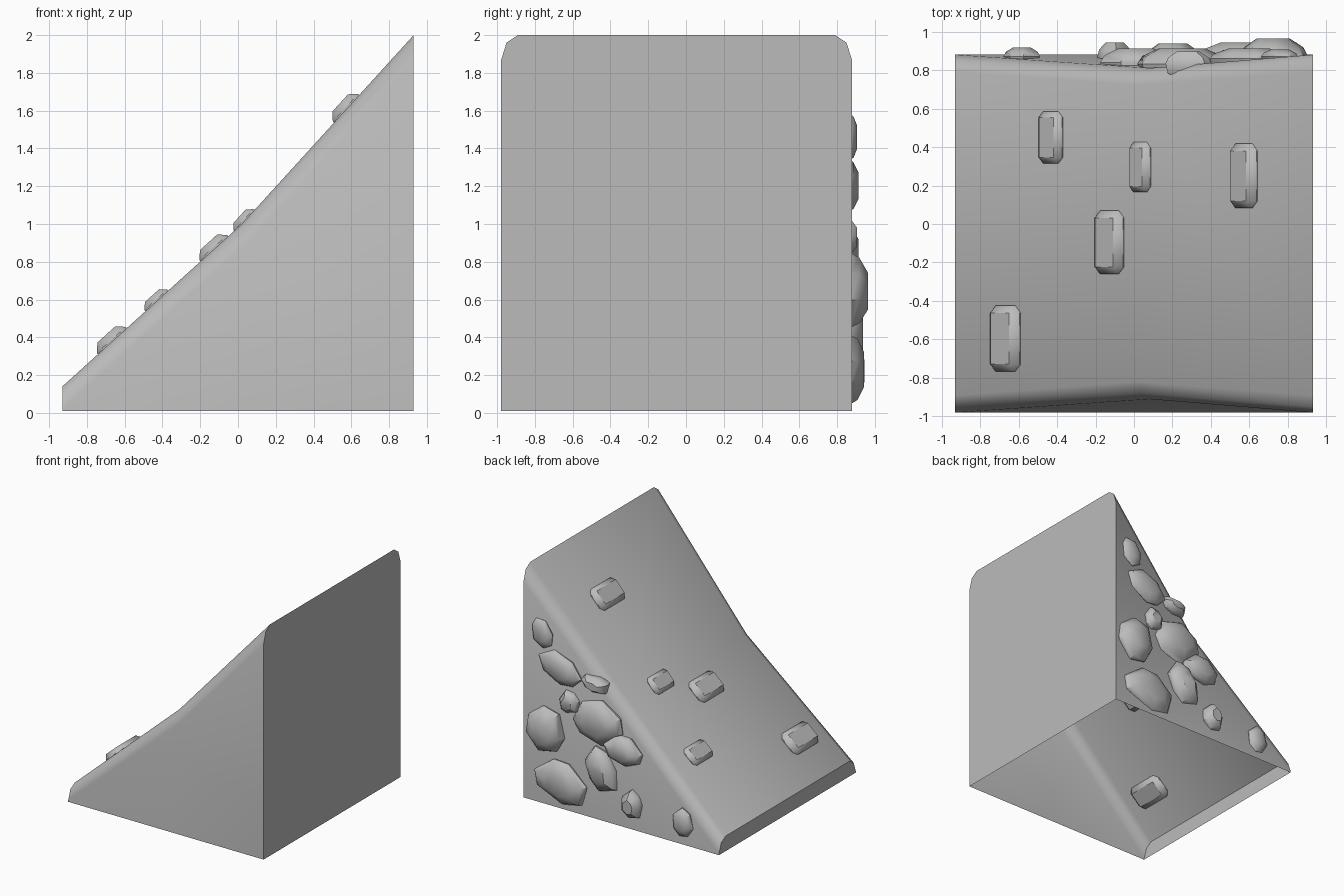
import bpy, bmesh, random
from math import cos, sin, pi, radians, atan2
from mathutils import Matrix, Vector

cube = bpy.data.objects.get("Cube")
if cube:
    bpy.data.objects.remove(cube, do_unlink=True)

stone = bpy.data.materials.new("stone_grey")
stone.use_nodes = True
GREY = (0.5, 0.5, 0.5, 1)
stone.diffuse_color = GREY
stone.node_tree.nodes["Principled BSDF"].inputs["Base Color"].default_value = GREY

END, HALF, MID_Y = 0.93, 0.93, -0.05
BASE = 0.01


def finish(name, bm, angle):
    """Turn a bmesh into a smooth-by-angle object."""
    bmesh.ops.recalc_face_normals(bm, faces=bm.faces)
    mesh = bpy.data.meshes.new(name)
    bm.to_mesh(mesh)
    bm.free()
    mesh.materials.append(stone)
    obj = bpy.data.objects.new(name, mesh)
    bpy.context.collection.objects.link(obj)
    bpy.ops.object.select_all(action='DESELECT')
    obj.select_set(True)
    bpy.context.view_layer.objects.active = obj
    bpy.ops.object.shade_smooth_by_angle(angle=radians(angle))
    return obj


# Ramp shell: three cross-sections with rounded shoulders, open underneath
def section(xs, zs, half):
    """Points from the front base over the top to the back base."""
    insets = (0, 0, 0.03, 0.09)
    widths = [HALF] + [half - i for i in insets[1:]]
    front = [(x, MID_Y - w, z) for x, z, w in zip(xs, zs, widths)]
    back = [(x, MID_Y + w, z) for x, z, w in zip(xs, zs, widths)]
    return front + back[::-1]


bm = bmesh.new()
rings = [[bm.verts.new(p) for p in pts] for pts in (
    section([-END] * 4, (BASE, 0.02, 0.105, 0.14), HALF),
    section((0.08, 0.08, 0.04, 0.02), (BASE, 0.93, 0.98, 1.0), HALF - 0.07),
    section([END] * 4, (BASE, 1.864, 1.96, 2.0), HALF))]
strips = []
for a, b in zip(rings, rings[1:]):
    for i in range(len(a) - 1):
        strips.append(bm.faces.new((a[i], b[i], b[i + 1], a[i + 1])))
bm.faces.new(rings[0])
bm.faces.new(rings[2])
bmesh.ops.triangulate(bm, faces=strips, quad_method='SHORT_EDGE')
finish("ramp_shell", bm, 45)


# Raised bricks set into the slope: centre x, centre y, width along x, length
def slope(x):
    """Height and pitch of the slope at x."""
    low = x < 0.02
    rise = (0.86 / 0.95) if low else (1.0 / 0.91)
    return 1.0 + (x - 0.02) * rise, atan2(rise, 1)


BRICKS = [(-0.43, 0.45, 0.115, 0.27), (0.035, 0.295, 0.11, 0.26),
          (0.575, 0.25, 0.14, 0.335), (-0.125, -0.095, 0.14, 0.33),
          (-0.665, -0.595, 0.145, 0.345)]
for n, (x, y, w, length) in enumerate(BRICKS):
    z, pitch = slope(x)
    bm = bmesh.new()
    bmesh.ops.create_cube(bm, size=1)
    bmesh.ops.scale(bm, vec=(w * 1.42, length, w * 0.66), verts=bm.verts)
    bmesh.ops.bevel(bm, geom=bm.edges[:], offset=w * 0.27, segments=1,
                    affect='EDGES', clamp_overlap=True)
    bmesh.ops.transform(bm, verts=bm.verts, matrix=Matrix.Translation((x, y, z))
                        @ Matrix.Rotation(-pitch, 4, 'Y'))
    finish(f"slope_brick_{n + 1}", bm, 40)


# Rubble stones on the back wall: x, z, length, breadth, tilt, protrusion
def wall_y(x, z):
    lean = max(0, min((z - BASE) / 0.92, (END - x) / 0.85))
    return MID_Y + HALF - 0.07 * lean


STONES = [(0.76, 1.46, 0.25, 0.20, 70, 0.04), (0.60, 1.20, 0.41, 0.24, 25, 0.06),
          (0.28, 1.14, 0.25, 0.13, 10, 0.07), (0.51, 0.93, 0.20, 0.18, 70, 0.06),
          (0.72, 0.64, 0.40, 0.35, 85, 0.10), (0.24, 0.82, 0.46, 0.36, 0, 0.09),
          (0.01, 0.64, 0.38, 0.25, 10, 0.08), (0.20, 0.43, 0.42, 0.27, 67, 0.09),
          (0.57, 0.23, 0.52, 0.36, 14, 0.08), (-0.10, 0.22, 0.23, 0.19, 80, 0.08),
          (-0.58, 0.19, 0.24, 0.18, 80, 0.05)]
random.seed(4)
LAYERS = ((-1, 0.55), (-0.6, 0.9), (0.1, 1.0), (0.55, 0.88), (1, 0.5))
for n, (x, z, length, breadth, tilt, out) in enumerate(STONES):
    sides = 7
    angles = [(i + random.uniform(-0.22, 0.22)) * 2 * pi / sides for i in range(sides)]
    radii = [random.uniform(0.96, 1.1) for _ in angles]
    turn = Matrix.Rotation(radians(-tilt), 4, 'Y')
    centre = Vector((x, wall_y(x, z), z))
    bm = bmesh.new()
    loops = []
    for depth, size in LAYERS:
        loop = []
        for a, r in zip(angles, radii):
            flat = Vector((cos(a) * length / 2, 0, sin(a) * breadth / 2)) * r * size
            p = centre + turn @ flat + Vector((0, depth * out, 0))
            p.z = max(p.z, 0)
            loop.append(bm.verts.new(p))
        loops.append(loop)
    for a, b in zip(loops, loops[1:]):
        for i in range(sides):
            j = (i + 1) % sides
            bm.faces.new((a[i], a[j], b[j], b[i]))
    bm.faces.new(loops[0])
    bm.faces.new(loops[-1])
    finish(f"wall_stone_{n + 1}", bm, 38)
